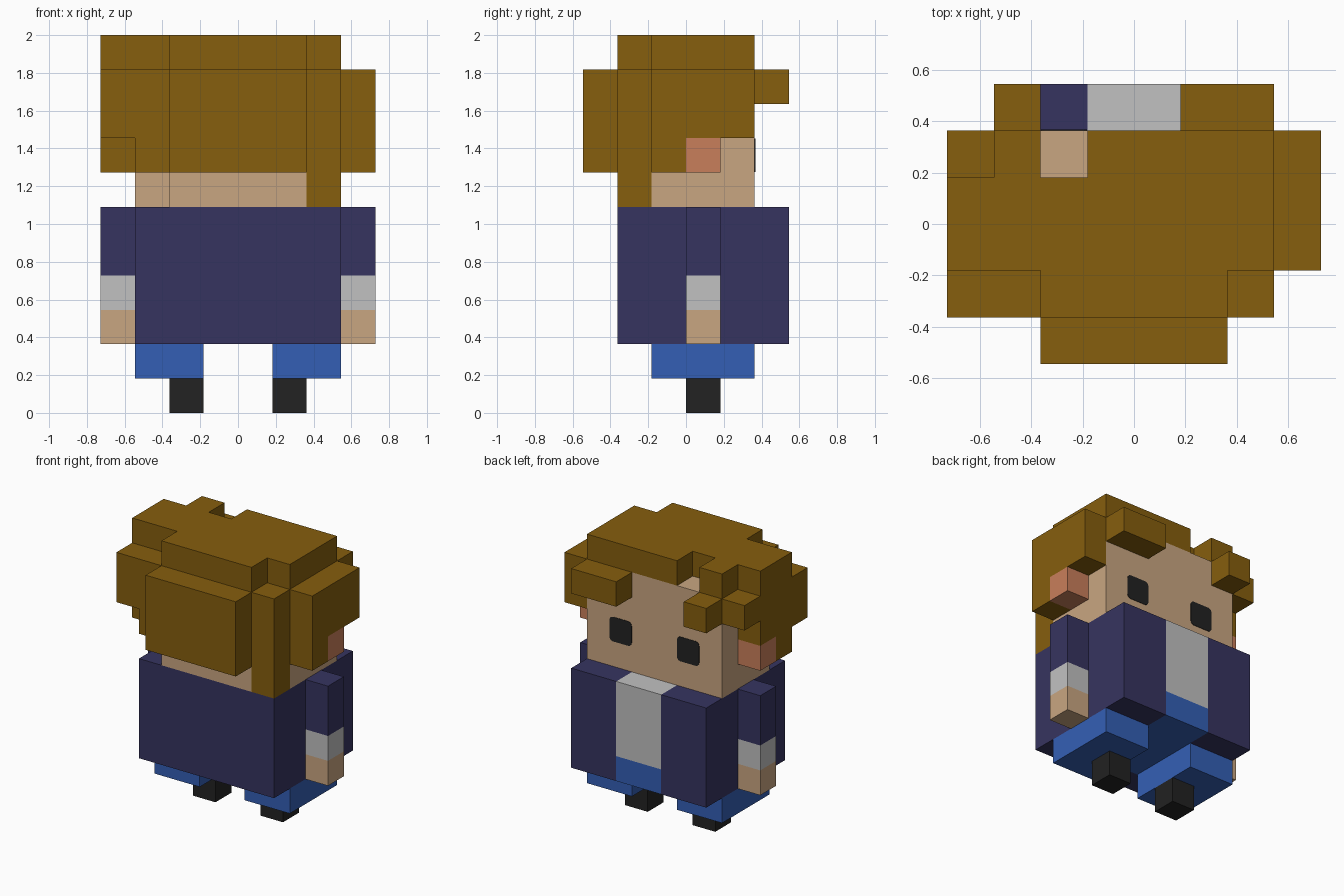
import bpy, bmesh
from mathutils import Vector
from itertools import product

cube = bpy.data.objects.get("Cube")
if cube:
    bpy.data.objects.remove(cube)

U = 2 / 11  # edge of one block


def material(name, code):
    """Flat material from an sRGB hex code."""
    srgb = [int(code[i:i + 2], 16) / 255 for i in (0, 2, 4)]
    lin = [c / 12.92 if c < 0.04 else ((c + 0.055) / 1.055) ** 2.4 for c in srgb]
    m = bpy.data.materials.new(name)
    m.use_nodes = True
    m.diffuse_color = (*lin, 1)
    bsdf = next(n for n in m.node_tree.nodes if n.type == 'BSDF_PRINCIPLED')
    bsdf.inputs["Base Color"].default_value = (*lin, 1)
    bsdf.inputs["Roughness"].default_value = 0.9
    return m


hair_brown = material("hair brown", "865E0D")
skin = material("skin", "C9A681")
ear_pink = material("ear pink", "C97F5B")
navy = material("jacket navy", "363460")
grey = material("shirt grey", "C1C1C1")
blue = material("trouser blue", "345FB5")
black = material("black", "222222")


def box(x0, x1, y0, y1, z0, z1):
    """Set of unit blocks filling a range."""
    return set(product(range(x0, x1), range(y0, y1), range(z0, z1)))


def both(*ranges):
    """A block range and its mirror image across x."""
    cells = box(*ranges)
    return cells | {(-1 - x, y, z) for x, y, z in cells}


parts = []


def part(name, mat, *boxes):
    parts.append((name, mat, set().union(*boxes)))


# Feet, legs, waist
part("boots", black, both(1, 2, 0, 1, 0, 1))
part("trouser_legs", blue, both(1, 3, -1, 2, 1, 2))
part("trouser_waist", blue, box(-1, 1, -1, 3, 2, 3))

# Open jacket over a shirt
part("shirt_front", grey, box(-1, 1, 2, 3, 3, 6))
part("jacket", navy, both(1, 3, -2, 3, 2, 6), box(-1, 1, -2, -1, 2, 6),
     box(-1, 1, -1, 2, 3, 6))

# Arms
part("sleeves", navy, both(3, 4, 0, 1, 4, 6))
part("cuffs", grey, both(3, 4, 0, 1, 3, 4))
part("hands", skin, both(3, 4, 0, 1, 2, 3))

# Head with nape, and ears
part("head", skin, box(-3, 3, -1, 2, 6, 10), box(-2, 2, -2, -1, 6, 7))
part("ears", ear_pink, both(3, 4, 0, 1, 7, 8))

# Hair
part("hair_crown", hair_brown, box(-4, 3, -1, 1, 10, 11), box(-2, 2, -2, -1, 10, 11),
     box(-1, 3, 1, 2, 10, 11), box(-3, -2, 1, 2, 10, 11))
part("hair_back", hair_brown, box(-3, 3, -2, -1, 7, 10), box(-2, 2, -3, -2, 7, 10))
part("hair_strand", hair_brown, box(2, 3, -2, -1, 6, 7))
part("hair_sides", hair_brown, both(3, 4, -1, 0, 7, 10), both(3, 4, 0, 1, 8, 10),
     box(3, 4, 1, 2, 8, 10), box(-4, -3, 1, 2, 9, 10), box(-4, -3, -2, -1, 8, 10))
part("hair_fringe", hair_brown, box(1, 3, 2, 3, 9, 10), box(-3, -2, 2, 3, 9, 10))

occupied = set().union(*(cells for _, _, cells in parts))


def finish(name, mat, bm):
    mesh = bpy.data.meshes.new(name)
    bm.to_mesh(mesh)
    bm.free()
    mesh.materials.append(mat)
    ob = bpy.data.objects.new(name, mesh)
    bpy.context.collection.objects.link(ob)
    return ob


def build(name, mat, cells):
    """Outer skin of the blocks, flat areas merged."""
    bm = bmesh.new()
    for cell in sorted(cells):
        for axis, side in product(range(3), (0, 1)):
            near = list(cell)
            near[axis] += 2 * side - 1
            if tuple(near) in occupied:
                continue
            a, b = (axis + 1) % 3, (axis + 2) % 3
            ring = []
            for i, j in ((0, 0), (1, 0), (1, 1), (0, 1)):
                p = Vector(cell)
                p[axis] += side
                p[a] += i
                p[b] += j
                ring.append(bm.verts.new(p * U))
            bm.faces.new(ring if side else ring[::-1])
    bmesh.ops.remove_doubles(bm, verts=bm.verts[:], dist=U / 100)
    bmesh.ops.dissolve_limit(bm, angle_limit=0.01, verts=bm.verts[:], edges=bm.edges[:])
    finish(name, mat, bm)


for p in parts:
    build(*p)

# Eyes: thin plates with rounded corners on the face
for side, label in ((1, "left"), (-1, "right")):
    bm = bmesh.new()
    bmesh.ops.create_cube(bm, size=1)
    for v in bm.verts:
        v.co = Vector((v.co.x * U * 0.98 + side * 1.5 * U, v.co.y * 0.006 + 2 * U,
                       v.co.z * U * 0.98 + 7.5 * U))
    corners = [e for e in bm.edges if abs(e.verts[0].co.y - e.verts[1].co.y) > 0.001]
    bmesh.ops.bevel(bm, geom=corners, offset=U * 0.15, segments=3, profile=0.5,
                    affect='EDGES')
    finish(label + "_eye", black, bm)
